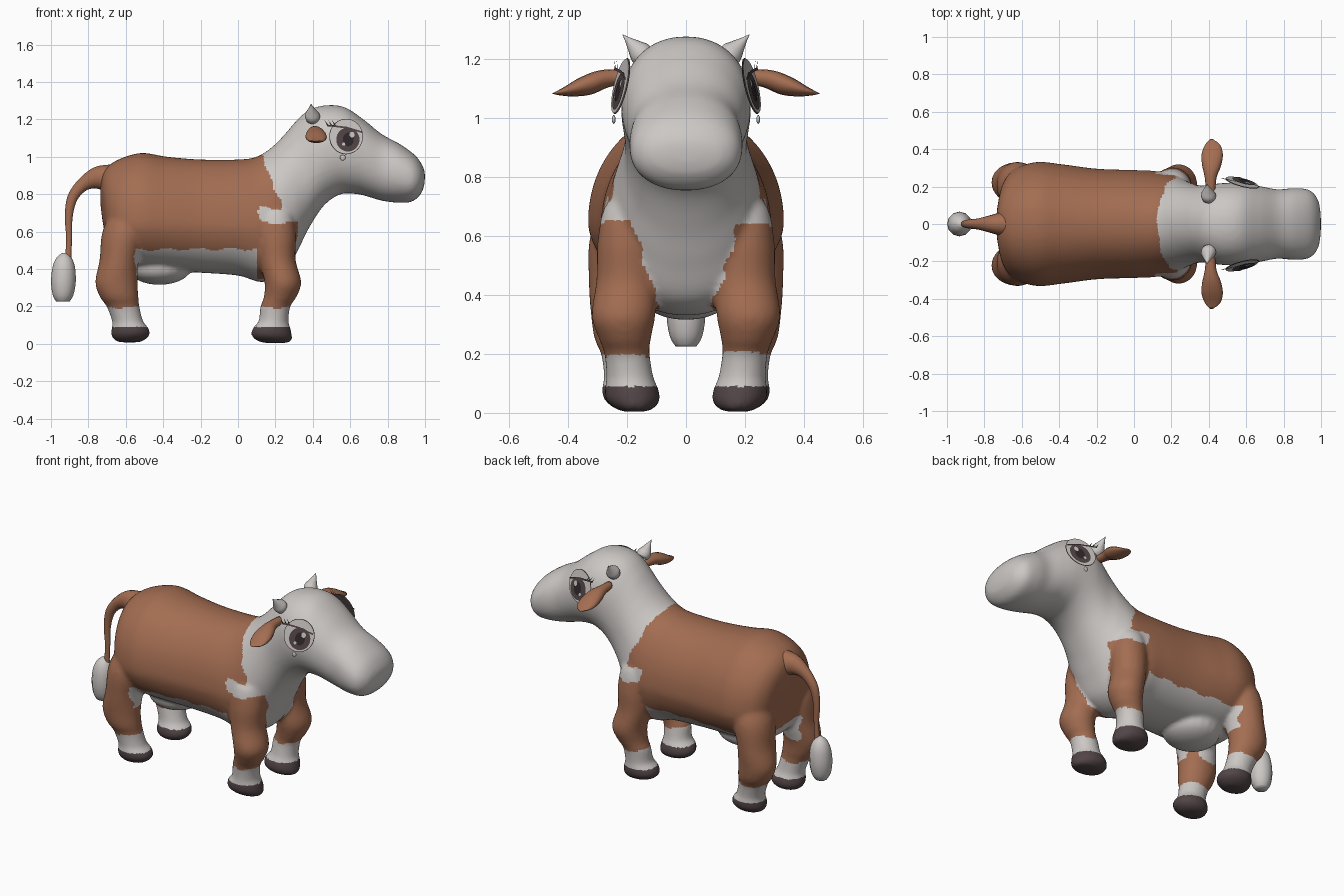
import bpy, bmesh, math
from mathutils import Vector

cube = bpy.data.objects.get("Cube")
if cube:
    bpy.data.objects.remove(cube, do_unlink=True)


def material(name, colour):
    m = bpy.data.materials.new(name)
    m.use_nodes = True
    rgba = (*colour, 1)
    m.diffuse_color = rgba
    bsdf = m.node_tree.nodes["Principled BSDF"]
    bsdf.inputs["Base Color"].default_value = rgba
    bsdf.inputs["Roughness"].default_value = 0.8
    return m


WHITE = material("warm white", (0.605, 0.575, 0.56))
BROWN = material("brown hide", (0.365, 0.152, 0.083))
HOOF = material("dark hoof", (0.085, 0.06, 0.062))
PUPIL = material("pupil black", (0.03, 0.021, 0.023))


def finish(name, bm, mat=None, smooth=True):
    bmesh.ops.recalc_face_normals(bm, faces=bm.faces)
    for f in bm.faces:
        f.smooth = smooth
    mesh = bpy.data.meshes.new(name)
    bm.to_mesh(mesh)
    bm.free()
    if mat:
        mesh.materials.append(mat)
    obj = bpy.data.objects.new(name, mesh)
    bpy.context.collection.objects.link(obj)
    return obj


def spline(keys, steps):
    """Catmull-Rom through rings, each a (centre, axis, axis) triple."""
    out = []
    for i in range(len(keys) - 1):
        quad = [keys[max(0, min(len(keys) - 1, i + k))] for k in (-1, 0, 1, 2)]
        for s in range(steps):
            t = s / steps
            ring = []
            for p, q, r, w in zip(*quad):
                ring.append(0.5 * (2 * q + (r - p) * t + (2 * p - 5 * q + 4 * r - w) * t**2
                                   + (3 * q - p - 3 * r + w) * t**3))
            out.append(ring)
    return out + [keys[-1]]


def add_loft(bm, keys, sides=24, steps=5, power=1.0):
    rings = []
    for c, a, b in spline(keys, steps):
        ring = []
        for k in range(sides):
            t = math.tau * k / sides
            ca, sb = math.cos(t), math.sin(t)
            ca = math.copysign(abs(ca) ** power, ca)
            sb = math.copysign(abs(sb) ** power, sb)
            ring.append(bm.verts.new(c + a * ca + b * sb))
        rings.append(ring)
    for r, q in zip(rings, rings[1:]):
        for k in range(sides):
            j = (k + 1) % sides
            bm.faces.new((r[k], r[j], q[j], q[k]))
    bm.faces.new(rings[0])
    bm.faces.new(rings[-1])


def loft(name, keys, mat, sides=16, steps=5):
    bm = bmesh.new()
    add_loft(bm, keys, sides, steps)
    return finish(name, bm, mat)


def add_ball(bm, centre, size):
    made = bmesh.ops.create_uvsphere(bm, u_segments=20, v_segments=12, radius=1)
    for v in made["verts"]:
        v.co = Vector(centre) + Vector(size) * v.co


def ball(name, centre, size, mat):
    bm = bmesh.new()
    add_ball(bm, centre, size)
    return finish(name, bm, mat)


# Trunk, neck, head and muzzle: top x, top z, bottom x, bottom z, half width
PROFILE = [
    (-.735, .74, -.725, .66, .04), (-.735, .85, -.705, .55, .13), (-.715, .925, -.68, .46, .23),
    (-.65, .98, -.63, .42, .30), (-.52, 1.02, -.52, .40, .34), (-.38, 1.0, -.38, .39, .325),
    (-.2, .985, -.2, .38, .3), (0, .985, 0, .365, .292), (.1, 1.0, .13, .33, .285),
    (.18, 1.05, .25, .38, .265), (.25, 1.12, .32, .5, .235), (.31, 1.19, .38, .62, .215),
    (.38, 1.25, .46, .74, .215), (.47, 1.275, .55, .8, .22), (.57, 1.265, .64, .8, .215),
    (.67, 1.2, .70, .785, .2), (.77, 1.12, .77, .765, .185), (.87, 1.065, .85, .755, .192),
    (.95, 1.005, .93, .76, .18), (.99, .945, .98, .805, .125), (1.0, .9, .997, .855, .04),
]

# Legs: x, y, z, x radius, y radius
FORE = [
    (.2, .17, .75, .04, .04), (.2, .19, .70, .09, .085), (.205, .2, .58, .105, .1),
    (.21, .2, .45, .098, .104), (.24, .212, .33, .098, .108), (.225, .207, .25, .087, .088),
    (.2, .2, .2, .08, .077), (.19, .19, .12, .08, .08), (.18, .185, .085, .1, .09),
    (.18, .18, .045, .108, .092), (.195, .175, .015, .09, .065), (.2, .175, .004, .05, .035),
]
HIND = [
    (-.59, .19, .74, .07, .07), (-.61, .2, .6, .115, .125), (-.635, .21, .45, .105, .12),
    (-.65, .222, .33, .113, .1), (-.635, .22, .25, .103, .09), (-.615, .21, .2, .088, .078),
    (-.59, .2, .12, .083, .078), (-.577, .195, .085, .098, .09), (-.575, .19, .05, .104, .09),
    (-.58, .185, .02, .08, .065), (-.58, .185, .008, .05, .035),
]


def hide_pattern(p):
    """Index of white, brown or hoof for a point on the skin."""
    wobble = 0.007 * math.sin(50 * p.z + 9 * p.y) + 0.006 * math.sin(37 * p.x)
    x, y, z = p.x + wobble, abs(p.y) + wobble, p.z + wobble
    if p.z < 0.09:
        return 2
    if z < 0.2:
        return 0
    if z > 0.73:
        return int(x < 0.11 + (1.03 - p.z) * 0.45)
    if z > 0.64:
        return int(x < 0.11)
    if p.x > 0.1:
        return int(y > 0.09 + max(0, p.z - 0.36) * 0.3)
    if z < 0.5:
        front = -0.555 if p.z > 0.37 else -0.52
        return int(x < front and y > 0.12)
    return 1


# Body, legs and udder fused into one skin
skin = bmesh.new()
body = []
for tx, tz, bx, bz, w in PROFILE:
    top, low = Vector((tx, 0, tz)), Vector((bx, 0, bz))
    body.append(((top + low) / 2, (top - low) / 2, Vector((0, w, 0))))
add_loft(skin, body, sides=72, steps=6, power=0.92)
for v in skin.verts:  # narrow the trunk towards the back line
    fade = max(0, min(1, (0.45 - v.co.x) / 0.3))
    v.co.y *= 1 - 0.42 * fade * max(0, v.co.z - 0.62)
add_ball(skin, (-.42, 0, .405), (.17, .16, .09))
for side in (-1, 1):
    for table in (FORE, HIND):
        add_loft(skin, [(Vector((x, y * side, z)), Vector((rx, 0, 0)), Vector((0, ry, 0)))
                        for x, y, z, rx, ry in table], sides=32)
cow = finish("body", skin)
remesh = cow.modifiers.new("fuse", "REMESH")
remesh.mode = "VOXEL"
remesh.voxel_size = 0.012
relax = cow.modifiers.new("relax", "SMOOTH")
relax.factor = 0.5
relax.iterations = 6
bpy.context.view_layer.update()
fused = bpy.data.meshes.new_from_object(cow.evaluated_get(bpy.context.evaluated_depsgraph_get()))
cow.modifiers.clear()
cow.data = fused
fused.materials.clear()
for m in (WHITE, BROWN, HOOF):
    fused.materials.append(m)
for poly in fused.polygons:
    poly.use_smooth = True
    poly.material_index = hide_pattern(poly.center)


def eye_plate(name, side, points, depth, mat):
    """Flat plate in the eye plane; points are forward and up offsets."""
    forward = Vector((0.97, -0.24 * side, 0))
    up = Vector((0, -0.22 * side, 0.97))
    out = Vector((0.23, 0.95 * side, 0.22))
    centre = Vector((.578, .22 * side, 1.108))
    bm = bmesh.new()
    bm.faces.new([bm.verts.new(centre + forward * u + up * v + out * depth) for u, v in points])
    bmesh.ops.solidify(bm, geom=bm.faces[:], thickness=0.002)
    return finish(name, bm, mat, smooth=False)


def oval(u, v, ru, rv, n=32):
    return [(u + ru * math.cos(math.tau * k / n), v + rv * math.sin(math.tau * k / n))
            for k in range(n)]


for side, tag in ((-1, "near"), (1, "far")):
    # Ear: leaf shape reaching sideways
    ear = [(.41, .18, 1.14, .025, .022), (.41, .25, 1.135, .032, .03),
           (.415, .31, 1.12, .05, .04), (.418, .37, 1.105, .057, .032),
           (.42, .42, 1.092, .042, .015), (.415, .445, 1.088, .015, .005)]
    loft(f"ear_{tag}", [(Vector((x, y * side, z)), Vector((rx, 0, 0)), Vector((0, -.01 * side, rz)))
                        for x, y, z, rx, rz in ear], BROWN)

    # Horn: tapered cone with a rounded base
    base, tip = Vector((.4, .135 * side, 1.2)), Vector((.39, .215 * side, 1.283))
    across = Vector((0, -.7 * side, .7))
    horn = [(base.lerp(tip, t), Vector((r, 0, 0)), across * r)
            for t, r in ((0, .036), (.25, .04), (.5, .027), (.8, .01), (1, .001))]
    loft(f"horn_{tag}", horn, WHITE, steps=3)

    # Eye: layered plates
    eye_plate(f"eye_outline_{tag}", side, oval(0, 0, .093, .098), 0, HOOF)
    eye_plate(f"eye_white_{tag}", side, oval(0, 0, .09, .095), .004, WHITE)
    eye_plate(f"iris_{tag}", side, oval(.008, -.018, .064, .066), .007, HOOF)
    eye_plate(f"pupil_{tag}", side, oval(.01, -.018, .03, .038), .009, PUPIL)
    eye_plate(f"highlight_{tag}", side, oval(.03, .008, .014, .016, 16), .011, WHITE)
    eye_plate(f"small_highlight_{tag}", side, oval(-.016, -.044, .009, .009, 16), .011, WHITE)
    eye_plate(f"eyelid_line_{tag}", side,
              [(-.1, .054), (0, .042), (.084, .018), (.086, .026), (0, .052), (-.1, .063)], .011, HOOF)
    for k in range(3):
        u = -.105 + .02 * k
        eye_plate(f"lash_{k + 1}_{tag}", side,
                  [(u, .052), (u + .011, .052), (u - .016, .088)], .012, HOOF)

    # Small drop under the eye, and nostril
    ball(f"tear_drop_{tag}", (.56, .245 * side, .995), (.015, .006, .015), WHITE)
    ball(f"nostril_{tag}", (.98, .05 * side, .855), (.012, .016, .016), WHITE)

# Tail: tapering tube that curves over and hangs down
TAIL = [(-.62, .87, .09), (-.7, .88, .078), (-.76, .885, .058), (-.83, .85, .036),
        (-.885, .78, .028), (-.905, .68, .021), (-.903, .57, .016), (-.908, .45, .016)]
tail = []
for i, (x, z, r) in enumerate(TAIL):
    before, after = TAIL[max(i - 1, 0)], TAIL[min(i + 1, len(TAIL) - 1)]
    along = Vector((after[0] - before[0], 0, after[1] - before[1])).normalized()
    tail.append((Vector((x, 0, z)), Vector((-along.z, 0, along.x)) * r, Vector((0, r * .85, 0))))
loft("tail", tail, BROWN)

# Tail tuft
tuft = [(Vector((-.933 + .025 * (z - .35), 0, z)), Vector((r, 0, 0)), Vector((0, r, 0)))
        for z, r in ((.225, .035), (.26, .055), (.33, .066), (.41, .06), (.46, .04), (.485, .012))]
loft("tail_tuft", tuft, WHITE, sides=12, steps=3)
